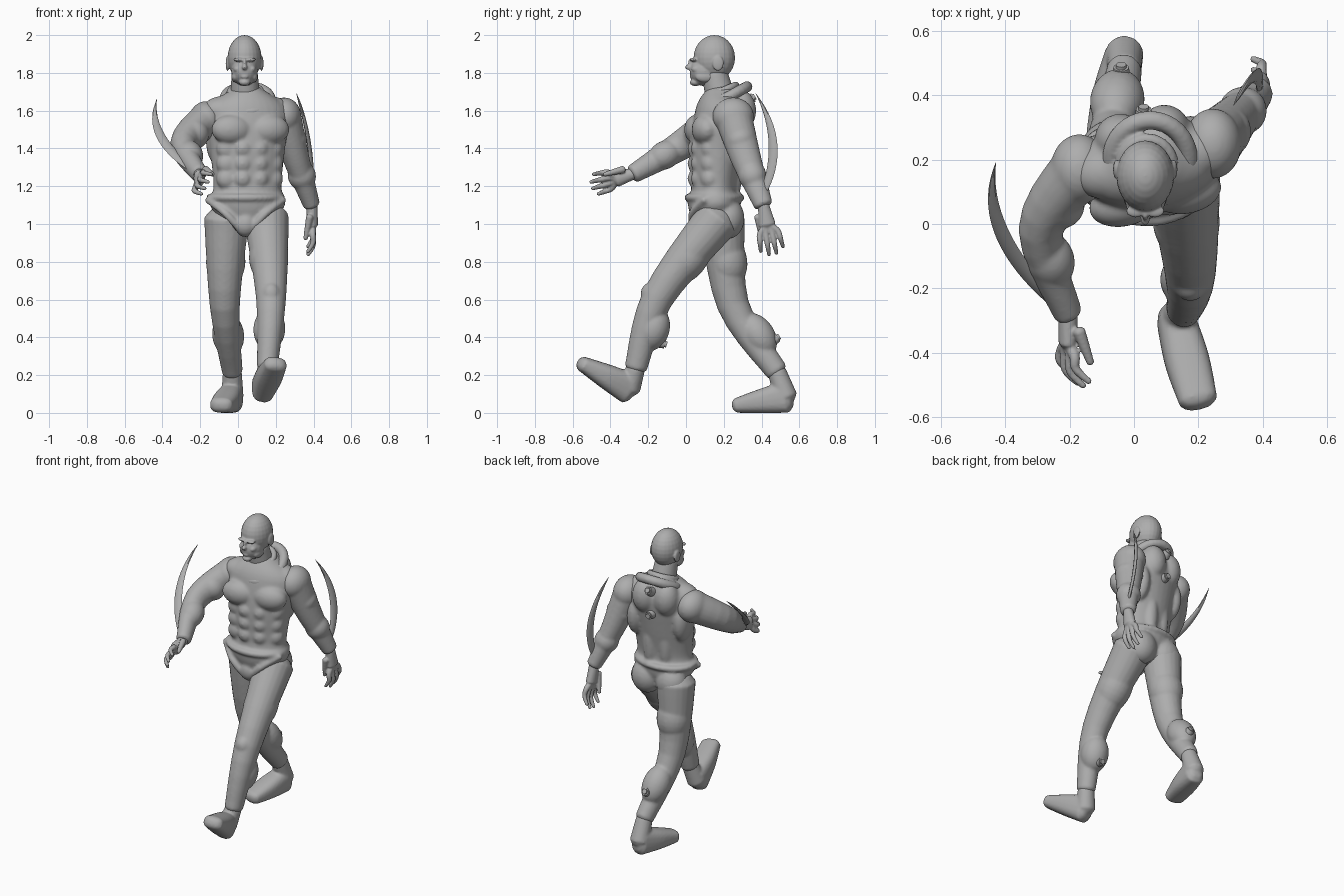
import bpy, bmesh, math
from mathutils import Vector, Matrix

cube = bpy.data.objects.get("Cube")
if cube:
    bpy.data.objects.remove(cube)

shade = (.42, .42, .42, 1)
grey = bpy.data.materials.new("plain_grey")
grey.use_nodes = True
grey.diffuse_color = shade
grey.node_tree.nodes["Principled BSDF"].inputs["Base Color"].default_value = shade

X, Y, Z = Matrix.Identity(3)


def place(location, facing=Z):
    """Matrix that moves to a location and tips local z to a direction."""
    turn = Z.rotation_difference(facing).to_matrix().to_4x4()
    return Matrix.Translation(location) @ turn


def ball(bm, frame, size):
    bmesh.ops.create_uvsphere(bm, u_segments=24, v_segments=14, radius=1,
                              matrix=frame @ Matrix.Diagonal((*size, 1)))


def pair(bm, frame, offset, size):
    """Ellipsoid and its mirror image about the local x axis."""
    for side in (-1, 1):
        x, y, z = offset
        ball(bm, frame @ Matrix.Translation((side * x, y, z)), size)


def muscle(bm, start, end, along, radius, shift=Vector()):
    """Ellipsoid lying along a bone."""
    bone = end - start
    frame = place(start + bone * along + shift, bone)
    ball(bm, frame, (radius, radius, bone.length * .3))


def smooth_path(rows, steps):
    """Catmull-Rom rows of position, half width and half depth."""
    result = []
    last = len(rows) - 1
    for i in range(last):
        before, here, there, after = (rows[max(min(i + k, last), 0)] for k in (-1, 0, 1, 2))
        for step in range(steps):
            t = step / steps
            row = []
            for a, b, c, d in zip(before, here, there, after):
                slope_in, slope_out = (c - a) / 2, (d - b) / 2
                ease = t * t * (3 - 2 * t)
                row.append(b + (c - b) * ease + slope_in * t * (1 - t) ** 2
                           - slope_out * t * t * (1 - t))
            result.append(row)
    return result + [rows[-1]]


def tube(bm, points, widths, depths=None, ref=X, ref_end=None, sides=20, steps=5, square=1, cap=.6):
    """Loft of oval rings along a path, with rounded ends."""
    rows = [(*p, w, d) for p, w, d in zip(points, widths, depths or widths)]
    path = smooth_path(rows, steps)
    centers = [Vector(row[:3]) for row in path]
    last = len(path) - 1
    rings = []
    for i, (center, row) in enumerate(zip(centers, path)):
        *_, width, depth = row
        along = (centers[min(i + 1, last)] - centers[max(i - 1, 0)]).normalized()
        across = ref.lerp(ref_end or ref, i / last)
        across = (across - along * across.dot(along)).normalized()
        normal = along.cross(across)
        slices = [(0, 1)]
        if i == 0:
            slices = [(-cap, .3), (-cap * .7, .7)] + slices
        elif i == last:
            slices += [(cap * .7, .7), (cap, .3)]
        for shift, size in slices:
            middle = center + along * shift * min(width, depth)
            ring = []
            for k in range(sides):
                angle = math.tau * k / sides
                u, v = (math.copysign(abs(f) ** square, f) * size
                        for f in (math.cos(angle), math.sin(angle)))
                ring.append(bm.verts.new(middle + across * u * width + normal * v * depth))
            rings.append(ring)
    for lower, upper in zip(rings, rings[1:]):
        for k in range(sides):
            j = (k + 1) % sides
            bm.faces.new((lower[k], lower[j], upper[j], upper[k]))
    bm.faces.new(rings[0][::-1])
    bm.faces.new(rings[-1])


def hoop(bm, center, radius_x, radius_y, tilt, thickness):
    frame = place(center) @ Matrix.Rotation(tilt, 4, 'X')
    count = 32
    points = []
    for k in range(count + 2):
        angle = math.tau * k / count
        points.append(frame @ Vector((radius_x * math.cos(angle), radius_y * math.sin(angle), 0)))
    tube(bm, points, [thickness] * len(points), ref=Z, sides=10, steps=1)


def make(name, bm, voxel=.009, soften=4):
    """Turn the pieces into one object; a voxel size fuses them into one skin."""
    bmesh.ops.recalc_face_normals(bm, faces=bm.faces)
    mesh = bpy.data.meshes.new(name)
    bm.to_mesh(mesh)
    bm.free()
    mesh.materials.append(grey)
    part = bpy.data.objects.new(name, mesh)
    bpy.context.collection.objects.link(part)
    if voxel:
        fuse = part.modifiers.new("fuse", 'REMESH')
        fuse.mode, fuse.voxel_size, fuse.use_smooth_shade = 'VOXEL', voxel, True
        part.modifiers.new("soften", 'SMOOTH').iterations = soften
    else:
        bpy.ops.object.select_all(action='DESELECT')
        part.select_set(True)
        bpy.context.view_layer.objects.active = part
        bpy.ops.object.shade_smooth_by_angle(angle=math.radians(40))


# torso, with the left shoulder turned back
bm = bmesh.new()
heights = (.98, 1.1, 1.2, 1.4, 1.6, 1.7)
spine = [Vector((.05, .15 + .15 * max(z - 1.3, 0), z)) for z in heights]
tube(bm, spine, (.1, .2, .18, .2, .22, .1), (.1, .14, .12, .14, .14, .1),
     ref_end=X + Y * .2, sides=32, cap=.3)
chest = place((.05, .16, 1.5)) @ Matrix.Rotation(.2, 4, 'Z')
pair(bm, chest, (.1, -.08, 0), (.11, .07, .08))       # breast
pair(bm, chest, (.11, .03, .1), (.13, .09, .08))      # shoulder slope
pair(bm, chest, (.15, .06, -.05), (.06, .09, .14))    # flank
pair(bm, chest, (.07, .12, .1), (.08, .08, .11))      # shoulder blade
pair(bm, chest, (.05, .08, -.2), (.05, .05, .2))      # lower back
for row in range(3):
    drop = -.1 - row * .08
    pair(bm, chest, (.045, -.1, drop), (.05, .045, .05))   # stomach
    pair(bm, chest, (.12, -.06, drop), (.06, .05, .06))    # ribs
pelvis = place((.04, .15, 1))
pair(bm, pelvis, (.09, .07, .03), (.1, .09, .11))     # seat
ball(bm, pelvis @ Matrix.Translation(Y * -.08), (.06, .06, .07))
hoop(bm, (.04, .15, 1.14), .19, .14, 0, .02)          # hip roll
for side in (-1, 1):                                  # brief edges
    edge = [pelvis @ Vector(p) for p in ((side * .2, -.05, .13), (side * .1, -.12, .05),
                                         (side * .02, -.1, -.04))]
    tube(bm, edge, [.02] * len(edge), ref=Z)
make("torso", bm, soften=8)

# collar and neck
bm = bmesh.new()
hoop(bm, (.05, .2, 1.66), .12, .14, .5, .03)
hoop(bm, (.04, .18, 1.7), .08, .09, .4, .02)
make("collar", bm, .007)
bm = bmesh.new()
tube(bm, [Vector((.04, .19, 1.64)), Vector((.035, .15, 1.8))], (.08, .07))
make("neck", bm)

# head
bm = bmesh.new()
skull = place((.035, .1, 1.8))
for offset, size in (((0, .05, .08), (.09, .11, .12)),       # cranium
                     ((0, 0, .01), (.07, .08, .08)),         # face
                     ((0, -.05, -.05), (.03, .03, .02)),     # chin
                     ((0, -.07, -.02), (.02, .01, .01)),     # lips
                     ((0, -.08, .03), (.015, .025, .015)),   # nose
                     ((0, -.07, .05), (.01, .02, .03))):     # bridge
    ball(bm, skull @ Matrix.Translation(offset), size)
pair(bm, skull, (.03, -.06, .07), (.03, .02, .01))    # brow
pair(bm, skull, (.04, -.04, .02), (.02, .03, .02))    # cheek
pair(bm, skull, (.05, 0, -.02), (.02, .05, .03))      # jaw
pair(bm, skull, (.09, .07, .05), (.01, .03, .04))     # ear
make("head", bm, .005, 3)


def arm(name, shoulder, elbow, wrist):
    bm = bmesh.new()
    tube(bm, (shoulder, elbow, wrist), (.09, .07, .045), (.1, .08, .05), cap=.3)
    ball(bm, place(shoulder), (.09, .11, .1))
    muscle(bm, shoulder, elbow, .55, .085)
    muscle(bm, elbow, wrist, .35, .075)
    make(name, bm)


def hand(name, wrist, reach, spread, curl):
    bm = bmesh.new()
    palm = wrist + reach * .4
    tube(bm, (wrist, palm), (.03, .03), (.03, .045))
    for finger in range(4):
        fan = spread * (finger / 1.5 - 1)
        length = 1 if finger in (1, 2) else .9
        joints = (palm, wrist + reach * .55 + fan, wrist + reach * .8 * length + fan * 1.2,
                  wrist + reach * length + fan * 1.3 + curl)
        tube(bm, joints, (.02, .017, .014, .01), sides=10)
    thumb = [wrist + reach * t - spread * .9 + curl * t * 2 for t in (.2, .4, .65)]
    tube(bm, thumb, (.02, .017, .012), sides=10)
    make(name, bm, .005, 2)


def blade(name, base, bend, tip):
    bm = bmesh.new()
    steps = [k / 12 for k in range(13)]
    curve = [base.lerp(bend, t).lerp(bend.lerp(tip, t), t) for t in steps]
    widths = [max(.06 * (1 - t) * (t + .3), .001) for t in steps]
    flat = (tip - base).cross(bend - base).normalized()
    tube(bm, curve, [min(w, .008) for w in widths], widths, ref=flat, sides=8, steps=2)
    make(name, bm, None)


def leg(name, hip, knee, ankle):
    bm = bmesh.new()
    tube(bm, (hip, knee, ankle), (.12, .08, .055), (.12, .085, .06), cap=.5)
    muscle(bm, hip, knee, .5, .105)
    muscle(bm, knee, ankle, .45, .085, Y * .03)
    ball(bm, place(knee - Y * .04 + Z * .02), (.05, .05, .06))
    make(name, bm)


def boot(name, heel, toe, ankle):
    bm = bmesh.new()
    tube(bm, (heel, heel.lerp(toe, .5), toe), (.06, .07, .06), (.085, .065, .04), square=.75)
    tube(bm, (ankle, heel), (.05, .06))
    make(name, bm, .008)


def socket(name, location, facing):
    bm = bmesh.new()
    for radius, depth in ((.03, .04), (.02, .06)):
        bmesh.ops.create_cone(bm, cap_ends=True, segments=16, radius1=radius,
                              radius2=radius * .8, depth=depth, matrix=place(location, facing))
    make(name, bm, None)


# striding limbs: right arm and left leg forward
wrist = Vector((-.205, -.28, 1.265))
arm("right_arm", Vector((-.17, .17, 1.55)), Vector((-.29, -.02, 1.42)), wrist)
hand("right_hand", wrist, Vector((0, -.22, -.06)), Vector((-.02, .01, -.04)), X * .04)
blade("right_blade", wrist, Vector((-.49, -.04, 1.45)), Vector((-.43, .19, 1.66)))
wrist = Vector((.39, .41, 1.1))
arm("left_arm", Vector((.245, .25, 1.57)), Vector((.31, .32, 1.34)), wrist)
hand("left_hand", wrist, Vector((.01, .05, -.26)), Vector((0, .045, .01)), X * -.03)
blade("left_blade", wrist + Z * .07, Vector((.4, .53, 1.43)), Vector((.31, .37, 1.69)))

ankle = Vector((.155, -.265, .24))
leg("left_leg", Vector((.15, .17, 1.03)), Vector((.175, -.15, .61)), ankle)
boot("left_boot", Vector((.13, -.3, .13)), Vector((.2, -.55, .26)), ankle)
ankle = Vector((-.03, .48, .22))
leg("right_leg", Vector((-.06, .19, 1.03)), Vector((-.07, .25, .57)), ankle)
boot("right_boot", Vector((-.03, .53, .085)), Vector((-.09, .27, .04)), ankle)

# round sockets on the back and calves
socket("upper_back_socket", (.03, .34, 1.66), Y + Z * .6)
socket("lower_back_socket", (.03, .33, 1.5), Y)
socket("left_calf_socket", (.16, -.13, .37), Y - Z * .3)
socket("right_calf_socket", (-.04, .47, .39), Y + Z * .6)
